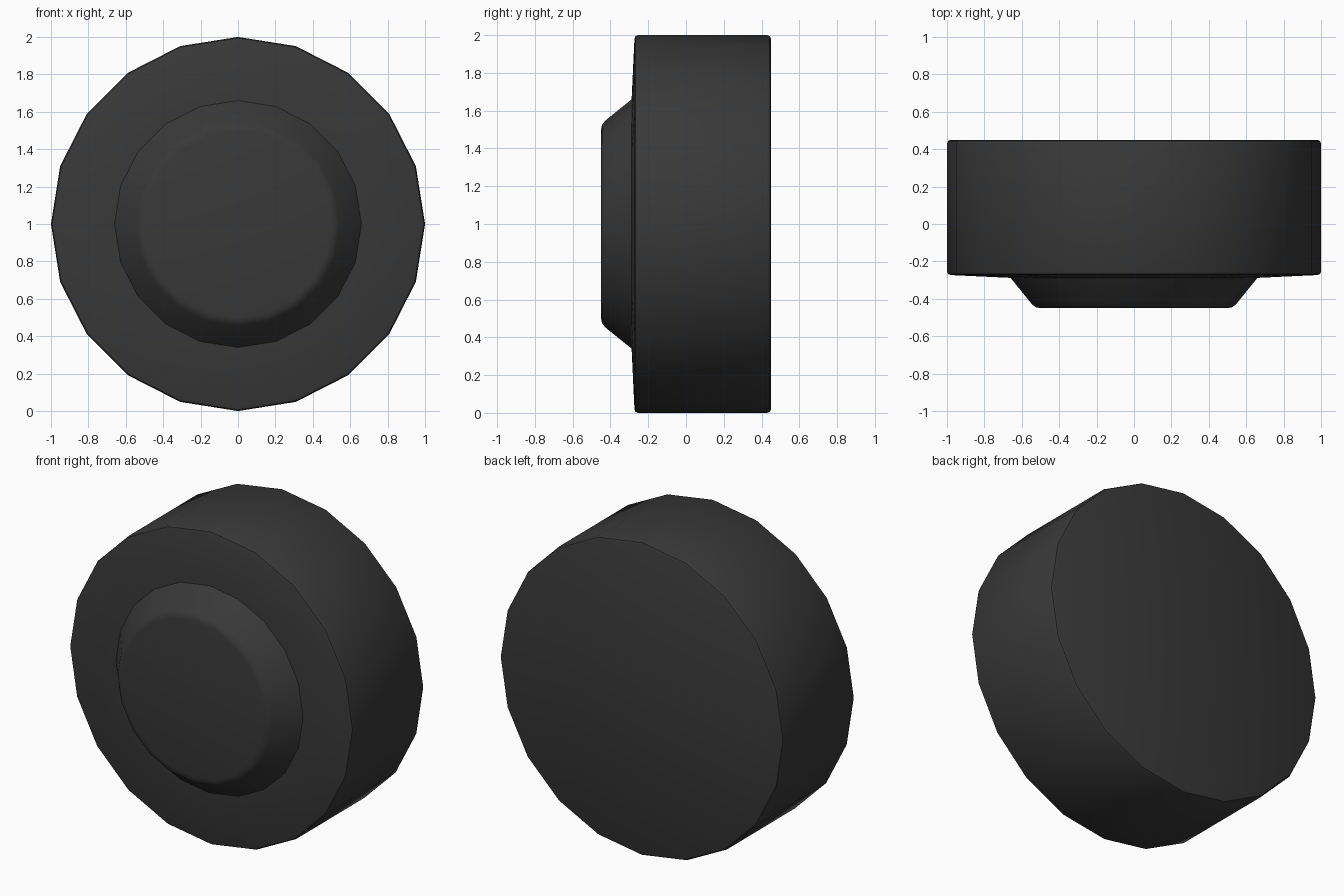
import bpy, bmesh, math

if "Cube" in bpy.data.objects:
    bpy.data.objects.remove(bpy.data.objects["Cube"])

SIDES = 20

# Wheel profile as (radius, y), from the hub face to the back face
profile = [(0.50, -0.45), (0.525, -0.445), (0.545, -0.43), (0.66, -0.288),
           (0.98, -0.273), (0.994, -0.268), (1.0, -0.255),
           (1.0, 0.43), (0.994, 0.444), (0.98, 0.45)]

# Revolve the profile around the y axis
bm = bmesh.new()
rings = []
for r, y in profile:
    rings.append([bm.verts.new((r * math.sin(2 * math.pi * i / SIDES), y,
                                1 + r * math.cos(2 * math.pi * i / SIDES)))
                  for i in range(SIDES)])
for a, b in zip(rings, rings[1:]):
    for i in range(SIDES):
        j = (i + 1) % SIDES
        bm.faces.new((a[i], a[j], b[j], b[i]))

# Hub face and back face
bm.faces.new(rings[0])
bm.faces.new(rings[-1])
bmesh.ops.recalc_face_normals(bm, faces=bm.faces)

mesh = bpy.data.meshes.new("wheel")
bm.to_mesh(mesh)
bm.free()
wheel = bpy.data.objects.new("wheel", mesh)
bpy.context.collection.objects.link(wheel)

# Dark rubber
rubber = bpy.data.materials.new("dark_rubber")
rubber.diffuse_color = (0.04, 0.04, 0.04, 1)
rubber.use_nodes = True
rubber.node_tree.nodes["Principled BSDF"].inputs["Base Color"].default_value = rubber.diffuse_color
mesh.materials.append(rubber)

bpy.context.view_layer.objects.active = wheel
wheel.select_set(True)
bpy.ops.object.shade_smooth_by_angle(angle=math.radians(35))
